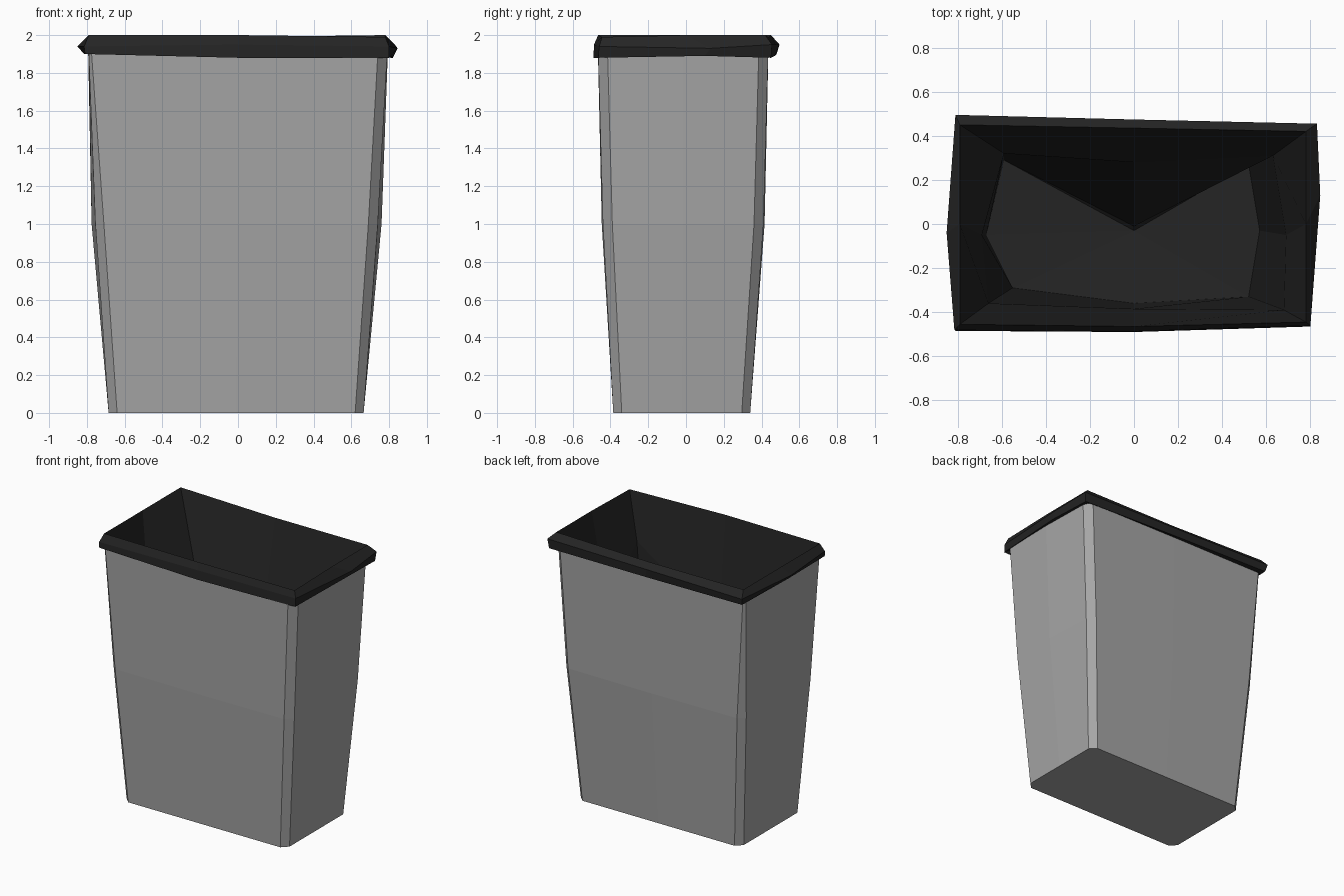
import bpy, bmesh

if "Cube" in bpy.data.objects:
    bpy.data.objects.remove(bpy.data.objects["Cube"])

BODY = (0.38, 0.38, 0.38, 1)
DARK = (0.018, 0.018, 0.018, 1)


def section(x0, x1, y0, y1, z, cl, cr, bulge):
    """Chamfered rectangle (left/right chamfers) with a bulged midpoint per side."""
    xm, ym = (x0 + x1) / 2, (y0 + y1) / 2
    return [(x0 + cl, y0, z), (xm, y0 - bulge * 0.3, z), (x1 - cr, y0, z),
            (x1, y0 + cr, z), (x1 + bulge, ym, z), (x1, y1 - cr, z),
            (x1 - cr, y1, z), (xm, y1 + bulge * 0.3, z), (x0 + cl, y1, z),
            (x0, y1 - cl, z), (x0 - bulge, ym, z), (x0, y0 + cl, z)]


def loft(name, rings, color, cap_first=False, center=None):
    """Skin consecutive rings, optionally capping the first and fanning the last."""
    bm = bmesh.new()
    loops = [[bm.verts.new(p) for p in r] for r in rings]
    n = len(rings[0])
    for a, b in zip(loops, loops[1:]):
        for i in range(n):
            j = (i + 1) % n
            bm.faces.new((a[i], a[j], b[j], b[i]))
    if cap_first:
        bm.faces.new(loops[0][::-1])
    if center:
        c = bm.verts.new(center)
        for i in range(n):
            bm.faces.new((loops[-1][i], loops[-1][(i + 1) % n], c))
    me = bpy.data.meshes.new(name)
    bm.to_mesh(me)
    bm.free()
    mat = bpy.data.materials.new(name + "_colour")
    mat.diffuse_color = color
    mat.use_nodes = True
    mat.node_tree.nodes["Principled BSDF"].inputs["Base Color"].default_value = mat.diffuse_color
    me.materials.append(mat)
    ob = bpy.data.objects.new(name, me)
    bpy.context.collection.objects.link(ob)
    return ob


def ring8(xy, z):
    """Eight-point ring with one height or a height per point."""
    zs = z if isinstance(z, list) else [z] * 8
    return [(x, y, h) for (x, y), h in zip(xy, zs)]


# Tapered outer shell with chamfered corners
loft("bin_body", [
    section(-0.685, 0.665, -0.385, 0.34, 0.0, 0.045, 0.045, 0.0),
    section(-0.755, 0.74, -0.44, 0.41, 1.0, 0.045, 0.05, 0.02),
    section(-0.79, 0.79, -0.465, 0.435, 1.90, 0.015, 0.05, 0.003),
], BODY, cap_first=True)

# Rim and interior outlines: corners and side midpoints from front left
under = [(-0.79, -0.463), (0, -0.465), (0.77, -0.45), (0.79, 0),
         (0.77, 0.42), (0, 0.435), (-0.788, 0.433), (-0.79, 0)]
outer_low = [(-0.81, -0.485), (0, -0.49), (0.80, -0.465), (0.825, 0.10),
             (0.82, 0.45), (0, 0.47), (-0.80, 0.48), (-0.815, -0.04)]
outer_mid = [(-0.815, -0.48), (0, -0.487), (0.80, -0.46), (0.845, 0.13),
             (0.83, 0.455), (0, 0.474), (-0.81, 0.495), (-0.85, -0.04)]
lip = [(-0.79, -0.455), (0, -0.465), (0.78, -0.445), (0.78, 0),
       (0.78, 0.42), (0, 0.435), (-0.79, 0.45), (-0.79, 0)]
wall = [(-0.66, -0.36), (0, -0.385), (0.68, -0.39), (0.69, -0.05),
        (0.63, 0.31), (0, 0.28), (-0.59, 0.32), (-0.69, -0.05)]
floor = [(-0.55, -0.29), (0, -0.36), (0.52, -0.33), (0.57, -0.03),
         (0.52, 0.27), (0, -0.01), (-0.59, 0.29), (-0.67, -0.05)]

# Dark rim and the hollow interior below it
loft("rim_and_liner", [
    ring8(under, 1.9),
    ring8(outer_low, [1.90, 1.88, 1.88, 1.89, 1.88, 1.89, 1.90, 1.90]),
    ring8(outer_mid, [1.94, 1.95, 1.94, 1.93, 1.95, 1.95, 1.95, 1.94]),
    ring8(lip, [2.0, 2.0, 1.99, 2.0, 2.0, 1.99, 2.0, 2.0]),
    ring8(wall, [1.5, 1.2, 1.65, 1.3, 1.6, 1.2, 1.55, 1.2]),
    ring8(floor, 0.1),
], DARK, center=(0, -0.03, 0.08))
